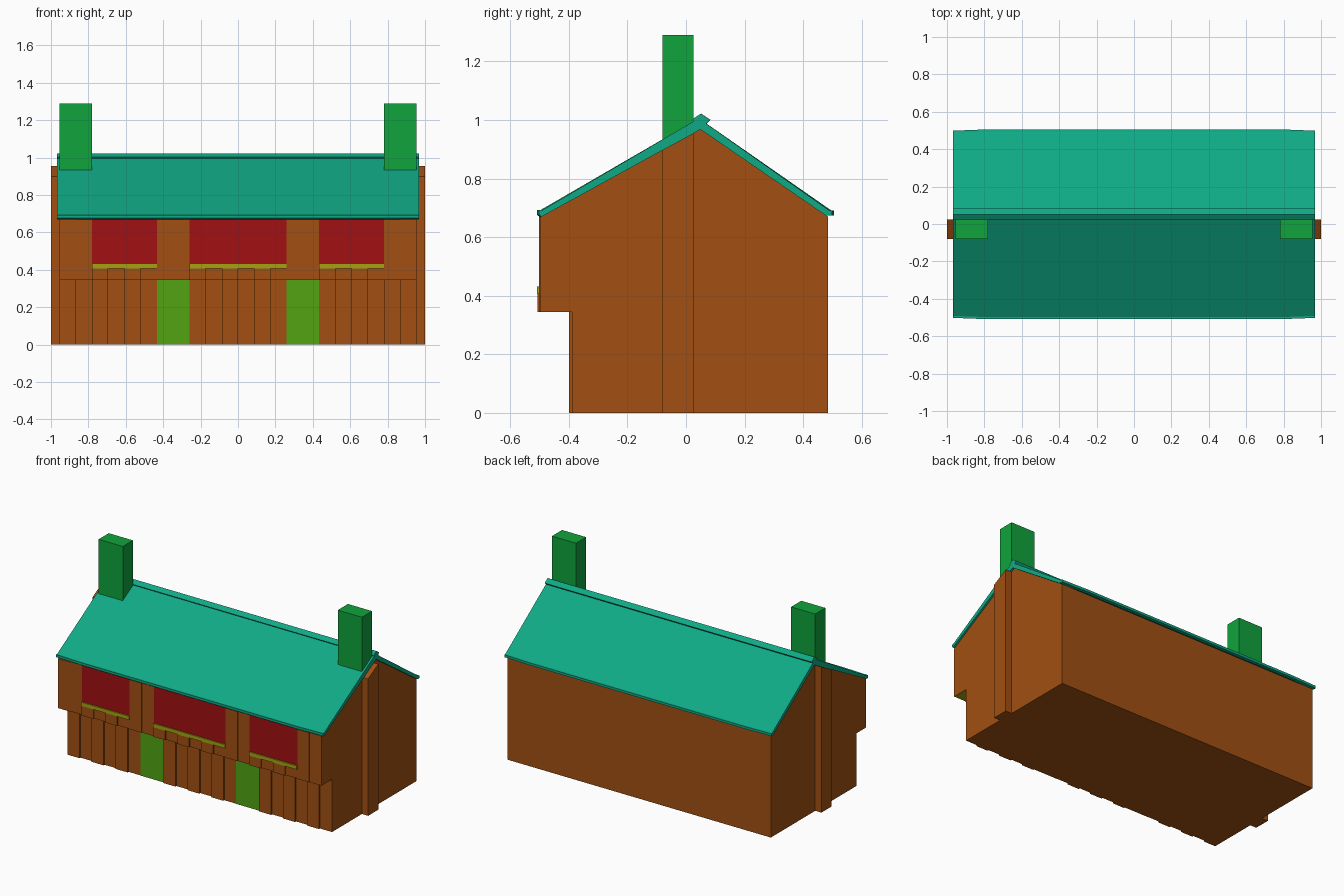
import bpy

if "Cube" in bpy.data.objects:
    bpy.data.objects.remove(bpy.data.objects["Cube"])


def material(name, rgb):
    m = bpy.data.materials.new(name)
    m.use_nodes = True
    m.diffuse_color = (*rgb, 1)
    m.node_tree.nodes["Principled BSDF"].inputs["Base Color"].default_value = (*rgb, 1)
    return m


timber = material("brown timber", (0.36, 0.08, 0.006))
roofing = material("teal roofing", (0.005, 0.40, 0.235))
brick = material("green brick", (0.005, 0.37, 0.045))
glass = material("red glazing", (0.36, 0.005, 0.006))
door_paint = material("lime door paint", (0.085, 0.37, 0.006))
sill_paint = material("olive paint", (0.36, 0.36, 0.006))


def loft(name, profile, stations, mat):
    """Sweep a (y, z) profile along x; stations are (x, y scale)."""
    n = len(profile)
    verts = [(x, y * s, z) for x, s in stations for y, z in profile]
    faces = [tuple(range(n)), tuple(range(len(verts) - 1, len(verts) - n - 1, -1))]
    for k in range(len(stations) - 1):
        for i in range(n):
            a, b = k * n + i, k * n + (i + 1) % n
            faces.append((b, a, a + n, b + n))
    mesh = bpy.data.meshes.new(name)
    mesh.from_pydata(verts, [], faces)
    mesh.materials.append(mat)
    mesh.update()
    ob = bpy.data.objects.new(name, mesh)
    bpy.context.collection.objects.link(ob)
    # Make the normals point outward
    bpy.context.view_layer.objects.active = ob
    ob.select_set(True)
    bpy.ops.object.mode_set(mode='EDIT')
    bpy.ops.mesh.select_all(action='SELECT')
    bpy.ops.mesh.normals_make_consistent(inside=False)
    bpy.ops.object.mode_set(mode='OBJECT')
    ob.select_set(False)
    return ob


def box(name, x0, x1, y0, y1, z0, z1, mat):
    return loft(name, [(y0, z0), (y1, z0), (y1, z1), (y0, z1)], [(x0, 1), (x1, 1)], mat)


# House body with overhanging upper storey
HALF, FLOOR, EAVE = 0.955, 0.345, 0.67
LOW, UP = -0.39, -0.498
body = loft("house_body",
            [(LOW, 0), (LOW, FLOOR), (UP, FLOOR), (UP, EAVE),
             (0.05, 0.97), (0.485, EAVE), (0.485, 0)],
            [(-HALF, 1), (HALF, 1)], timber)
body.data.materials.append(sill_paint)
for p in body.data.polygons:  # painted underside of the overhang
    if p.normal.z < -0.5 and p.center.z > 0.3:
        p.material_index = 1

# Vertical planks, every second one standing proud
STEP = 2 * HALF / 22
door_planks = (6, 7, 14, 15)
window_planks = (2, 3, 4, 5, 8, 9, 10, 11, 12, 13, 16, 17, 18, 19)
for i in range(0, 22, 2):
    x = -HALF + i * STEP
    if i not in door_planks:
        box("lower_plank", x, x + STEP, LOW - 0.01, LOW, 0, FLOOR, timber)
    if i in window_planks:
        box("apron_plank", x, x + STEP, UP - 0.009, UP, FLOOR, 0.41, timber)
    else:
        box("upper_plank", x, x + STEP, UP - 0.004, UP, FLOOR, EAVE, timber)

# Doors
for i in (6, 14):
    x = -HALF + i * STEP
    box("door", x, x + 2 * STEP, LOW - 0.002, LOW, 0, FLOOR, door_paint)

# Windows and sills
for first, count in ((2, 4), (8, 6), (16, 4)):
    x0 = -HALF + first * STEP
    x1 = x0 + count * STEP
    box("window", x0, x1, UP - 0.002, UP, 0.43, EAVE, glass)
    box("window_sill", x0, x1, UP - 0.01, UP, 0.408, 0.432, sill_paint)

# Roof slabs with ridge cap, eaves drawn in slightly at the ends
loft("roof",
     [(-0.509, 0.676), (-0.509, 0.692), (-0.498, 0.692), (0.027, 0.996),
      (0.022, 1.003), (0.052, 1.022), (0.083, 1.001), (0.070, 0.988),
      (0.495, 0.692), (0.506, 0.690), (0.506, 0.674), (0.484, 0.674),
      (0.05, 0.968), (-0.5, 0.67)],
     [(-0.968, 0.986), (-0.78, 1), (0.78, 1), (0.968, 0.986)], roofing)

# Chimney stacks and the timber breasts on the gable walls
for side in (-1, 1):
    a, b = sorted((side * 0.78, side * HALF))
    box("chimney", a, b, -0.08, 0.025, 0.85, 1.29, brick)
    a, b = sorted((side * (HALF - 0.01), side * 1.0))
    loft("chimney_breast", [(-0.08, 0), (0.025, 0), (0.025, 0.955), (-0.08, 0.898)],
         [(a, 1), (b, 1)], timber)
